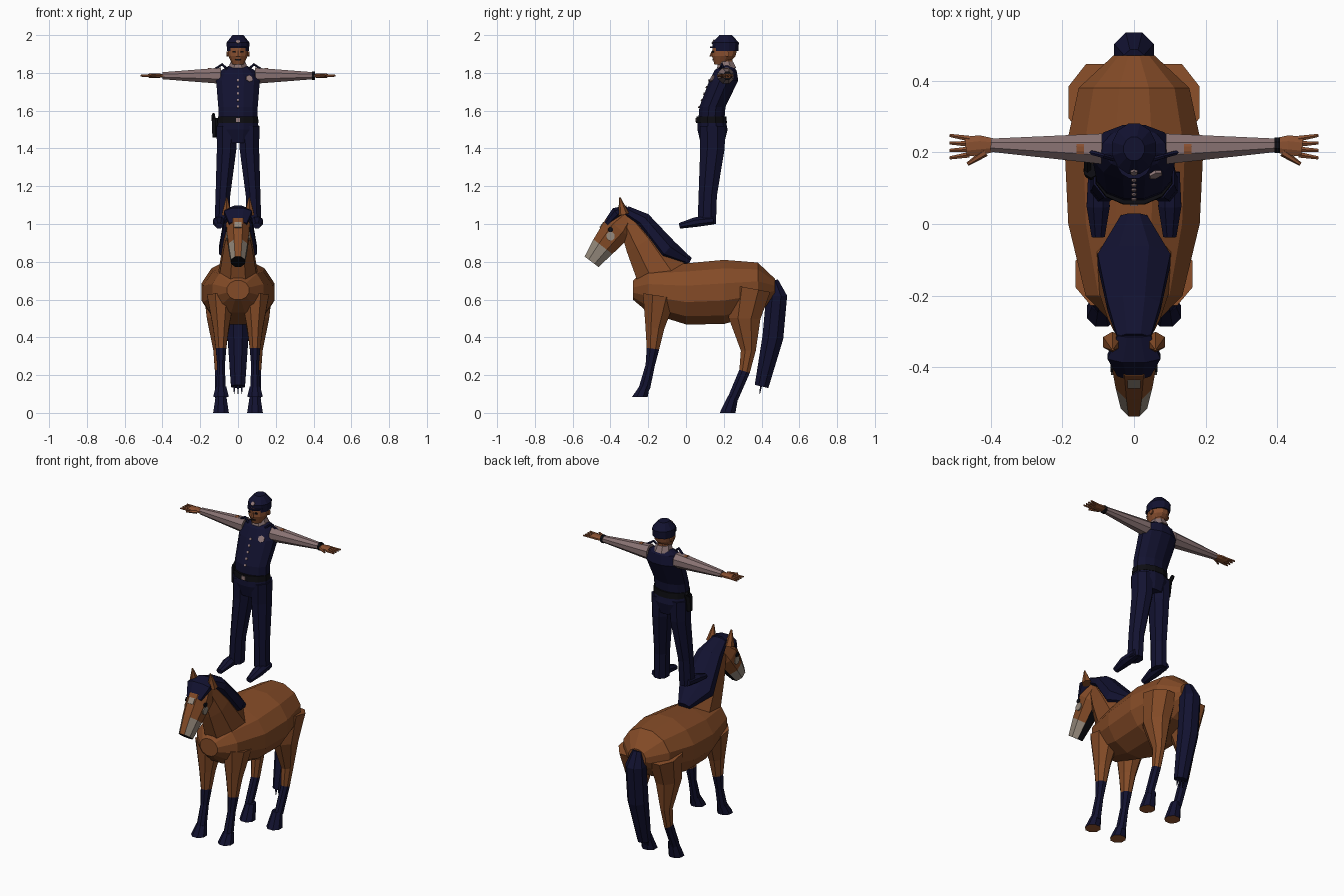
import bpy
import bmesh
import math
from mathutils import Vector

default_cube = bpy.data.objects.get("Cube")
if default_cube:
    bpy.data.objects.remove(default_cube, do_unlink=True)

ACROSS, BACK, UP = Vector((1, 0, 0)), Vector((0, 1, 0)), Vector((0, 0, 1))
DOWN = -UP
MIRROR_SIDES = {"left": 1, "right": -1}


def make_material(name, red, green, blue):
    material = bpy.data.materials.new(name)
    material.use_nodes = True
    colour = (red, green, blue, 1)
    material.diffuse_color = colour
    shader = material.node_tree.nodes["Principled BSDF"]
    shader.inputs["Base Color"].default_value = colour
    shader.inputs["Roughness"].default_value = 1
    return material


COAT = make_material("chestnut coat", .23, .07, .02)
NAVY = make_material("navy", .006, .006, .03)
SHIRT = make_material("grey shirt", .25, .17, .17)
SKIN = make_material("skin", .25, .08, .03)
PALE = make_material("pale marking", .3, .25, .2)
BLACK = make_material("black", .004, .004, .006)
METAL = make_material("dull metal", .3, .2, .2)
SOLE = make_material("hoof sole", .3, .09, .03)


def tube(name, rings, materials, ratio=1, x=0, sides=8, side=ACROSS, axis=None, rule=None):
    """Loft of ellipses along rings of (y, z, half width) or (x, y, z, half width).

    The ratio is depth over width. A fixed axis keeps all rings parallel.
    """
    materials = materials if isinstance(materials, list) else [materials]
    bm = bmesh.new()
    centres = []
    for *point, width in rings:
        centres.append(Vector(point) if len(point) > 2 else Vector((x, *point)))
    loops = []
    for i, ring in enumerate(rings):
        following = centres[min(i + 1, len(rings) - 1)]
        previous = centres[max(i - 1, 0)]
        tangent = axis or (following - previous).normalized()
        across = (side - tangent * side.dot(tangent)).normalized()
        depth = tangent.cross(across) * ratio
        loop = []
        for k in range(sides):
            angle = math.tau * (k + .5) / sides
            direction = across * math.cos(angle) + depth * math.sin(angle)
            loop.append(bm.verts.new(centres[i] + direction * ring[-1]))
        loops.append(loop)
    for low, high in zip(loops, loops[1:]):
        for k in range(sides):
            bm.faces.new((low[k - 1], low[k], high[k], high[k - 1]))
    bm.faces.new(reversed(loops[0]))
    bm.faces.new(loops[-1])
    bmesh.ops.recalc_face_normals(bm, faces=bm.faces)
    if rule:
        for face in bm.faces:
            face.material_index = rule(face.calc_center_median(), face.normal)
    mesh = bpy.data.meshes.new(name)
    bm.to_mesh(mesh)
    bm.free()
    for material in materials:
        mesh.materials.append(material)
    part = bpy.data.objects.new(name, mesh)
    bpy.context.collection.objects.link(part)


def pair(name, rings, materials, x=0, **options):
    """The same tube on the left and, mirrored, on the right."""
    for label, sign in MIRROR_SIDES.items():
        mirrored = []
        for *point, width in rings:
            start = point if len(point) > 2 else [x, *point]
            mirrored.append((sign * start[0], start[1], start[2], width))
        tube(label + "_" + name, mirrored, materials, **options)


def plate(name, centre, normal, radius, material, ratio=1, sides=8):
    """Thin disc used for badges, buttons and markings."""
    normal, centre = Vector(normal).normalized(), Vector(centre)
    side = BACK if abs(normal.x) > abs(normal.y) else ACROSS
    rings = [(*(centre + normal * step), radius) for step in (-.004, .004)]
    tube(name, rings, material, ratio=ratio, sides=sides, side=side)


def plate_pair(name, centre, normal, radius, material, **options):
    for label, sign in MIRROR_SIDES.items():
        flip = Vector((sign, 1, 1))
        plate(label + "_" + name, flip * Vector(centre), flip * Vector(normal),
              radius, material, **options)


# Colour rules for horse parts
def muzzle_colour(centre, normal):
    if normal.z < -.7:
        return 2
    return int(centre.z < .88 and abs(normal.x) > .4)


def stocking_below(height):
    return lambda centre, normal: int(centre.z < height)


def sole_colour(centre, normal):
    return int(normal.z < -.9)


# Multiplying vectors component by component is needed for mirroring plates
def flip_x(vector, sign):
    return Vector((sign * vector[0], vector[1], vector[2]))


def plate_pair(name, centre, normal, radius, material, **options):
    for label, sign in MIRROR_SIDES.items():
        plate(label + "_" + name, flip_x(centre, sign), flip_x(normal, sign),
              radius, material, **options)


# Horse: trunk, neck and head
tube("horse_body", [
    (-.28, .65, .06), (-.2, .65, .14), (0, .63, .19), (.2, .64, .2), (.38, .66, .16),
    (.47, .66, .06)], COAT, ratio=.88, sides=12, axis=BACK)
tube("horse_neck", [(-.1, .68, .12), (-.23, .9, .08), (-.32, 1.04, .04)], COAT, ratio=1.3)
tube("horse_head", [
    (-.31, 1.04, .04), (-.36, .98, .07), (-.44, .88, .055), (-.5, .8, .04)],
    [COAT, PALE, BLACK], ratio=1.25, rule=muzzle_colour)
pair("horse_ear", [(-.33, 1.05, .03), (-.35, 1.14, .004)], COAT, x=.06, sides=6)
plate("forehead_star", (0, -.445, .995), (0, -.8, .6), .025, PALE, sides=4)
plate_pair("cheek_marking", (.06, -.4, .935), (1, 0, 0), .024, PALE)
plate_pair("horse_eye", (.062, -.4, .97), (1, 0, 0), .014, BLACK)

# Mane, forelock and tail
tube("mane", [
    (-.32, 1.07, .05), (-.23, 1.02, .08), (-.1, .86, .11), (.02, .8, .04)], NAVY, ratio=.6)
tube("forelock", [(-.31, 1.08, .05), (-.37, 1.06, .08), (-.42, 1, .05)], NAVY, ratio=.4)
tube("tail", [(.46, .7, .03), (.48, .62, .06), (.46, .4, .06), (.4, .14, .04)], NAVY)
for strand in (-1, 0, 1):
    tube("tail_wisp", [(.4, .16, .01), (.39, .1, .002)], NAVY, x=strand * .02, sides=4)

# Horse legs with dark lower stockings, and hooves
pair("front_leg", [
    (-.14, .62, .08), (-.165, .45, .045), (-.175, .34, .03), (-.19, .25, .022),
    (-.22, .13, .027)], [COAT, NAVY], x=.09, ratio=1.2, rule=stocking_below(.35))
pair("front_hoof", [(-.22, .14, .03), (-.245, .083, .045)],
     [NAVY, SOLE], x=.09, axis=DOWN, rule=sole_colour)
pair("hind_leg", [
    (.34, .66, .09), (.31, .5, .07), (.33, .33, .033), (.31, .22, .024), (.25, .08, .023)],
    [COAT, NAVY], x=.1, ratio=1.3, rule=stocking_below(.25))
pair("hind_hoof", [(.25, .09, .03), (.22, 0, .045)],
     [NAVY, SOLE], x=.09, axis=DOWN, rule=sole_colour)

# Officer: shoes, trousers, belt and holster
pair("shoe", [(.145, 1.02, .03), (.05, 1.01, .035), (-.035, .99, .02)], NAVY, x=.1, ratio=.8)
pair("trouser_leg", [
    (.06, .14, 1.52, .058), (.06, .14, 1.4, .056), (.08, .115, 1.15, .042),
    (.085, .11, 1, .042)], NAVY, ratio=1.25, axis=DOWN)
tube("hips", [(.14, 1.43, .09), (.14, 1.5, .115), (.135, 1.56, .105)],
     NAVY, ratio=.72, sides=12, axis=UP)
tube("belt", [(.135, 1.535, .112), (.135, 1.57, .11)], BLACK, ratio=.75, sides=12, axis=UP)
plate("belt_buckle", (0, .054, 1.55), (0, -1, 0), .016, METAL, sides=4)
tube("holster", [(.14, 1.46, .018), (.15, 1.56, .022)], BLACK, x=-.12, sides=6)
tube("holster_grip", [(.15, 1.55, .012), (.18, 1.58, .01)], BLACK, x=-.13, sides=6)

# Vest with buttons, badge and shoulder cords
tube("vest", [
    (.135, 1.56, .108), (.14, 1.62, .108), (.2, 1.76, .12), (.21, 1.815, .09),
    (.215, 1.84, .045)], NAVY, ratio=.66, sides=12, axis=UP)
for button in range(5):
    plate("vest_button", (0, .07 + .013 * button, 1.62 + .035 * button),
          (0, -.9, .4), .007, METAL)
plate("chest_badge", (.06, .138, 1.77), (.3, -.9, .4), .02, METAL, sides=6)
cord = .007
pair("shoulder_cord", [
    (.05, .18, 1.815, cord), (.085, .19, 1.845, cord), (.12, .2, 1.82, cord)],
    NAVY, sides=6, side=BACK)

# Sleeves, hands and fingers
arm_height = 1.785
pair("sleeve", [(.09, .21, arm_height, .046), (.4, .22, arm_height, .02)], SHIRT, side=BACK)
pair("shoulder_patch", [(.14, .21, 1.822, .015), (.16, .21, 1.822, .015)],
     SKIN, ratio=.3, side=BACK)
pair("hand", [
    (.39, .22, arm_height, .02), (.43, .22, arm_height, .03), (.47, .216, arm_height, .03)],
    SKIN, ratio=.45, side=BACK)
for finger in (-1.5, -.5, .5, 1.5):
    knuckle, tip = .216 + finger * .015, .216 + finger * .021
    pair("finger", [(.46, knuckle, arm_height, .009), (.515, tip, arm_height, .005)],
         SKIN, sides=6, side=BACK)
pair("thumb", [(.415, .2, arm_height, .012), (.465, .167, arm_height, .005)],
     SKIN, sides=6, side=UP)
tube("wrist_watch", [(.392, .22, arm_height, .024), (.408, .22, arm_height, .024)],
     BLACK, side=BACK)

# Collar, head and face
tube("collar", [(.215, 1.825, .055), (.21, 1.86, .042)], SHIRT, axis=UP)
tube("officer_neck", [(.215, 1.83, .036), (.21, 1.89, .036)], SKIN, axis=UP)
tube("officer_head", [
    (.185, 1.845, .03), (.2, 1.89, .054), (.207, 1.94, .057), (.21, 1.97, .045)],
    SKIN, ratio=1.2, sides=12, axis=UP)
tube("nose", [(.135, 1.888, .011), (.142, 1.918, .005)], SKIN, sides=6, axis=UP)
plate("mouth", (0, .143, 1.87), (0, -1, 0), .016, BLACK, ratio=.3)
plate_pair("eye", (.021, .142, 1.912), (.3, -1, 0), .009, BLACK, ratio=.6)
plate_pair("ear", (.056, .215, 1.9), (1, 0, 0), .014, SKIN)

# Cap with peak and badge
tube("cap", [(.21, 1.915, .06), (.21, 1.96, .063), (.21, 2, .03)],
     NAVY, ratio=1.15, sides=12, axis=UP)
plate("cap_peak", (0, .175, 1.935), (0, 0, 1), .05, NAVY, sides=12)
plate("cap_badge", (0, .144, 1.965), (0, -.8, .5), .012, METAL, sides=6)
